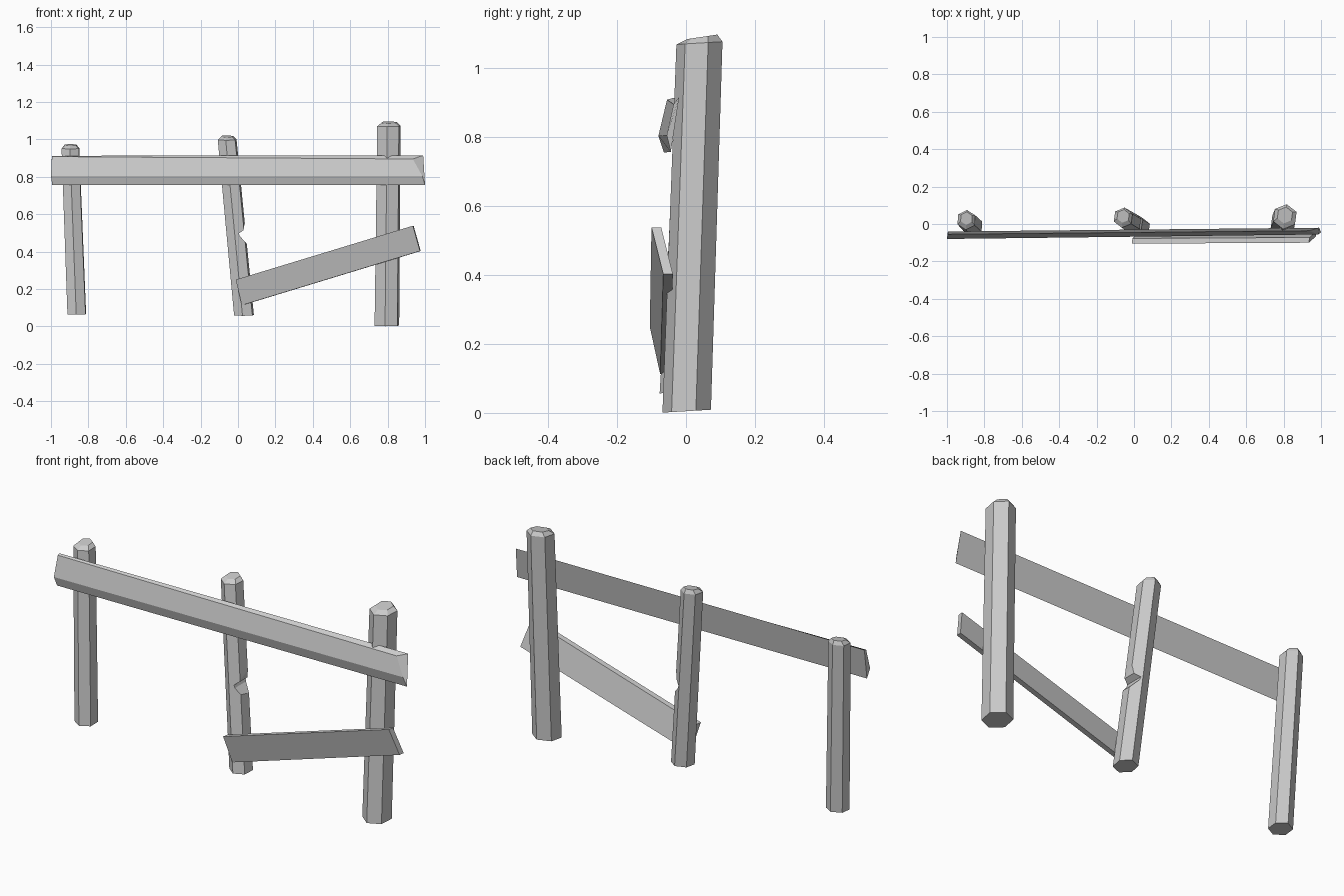
import bpy, bmesh
from math import cos, sin, radians
from mathutils import Vector

if "Cube" in bpy.data.objects:
    bpy.data.objects.remove(bpy.data.objects["Cube"])


def loft(name, rings):
    """Skin a list of equal-length vertex rings and cap both ends."""
    bm = bmesh.new()
    vs = [[bm.verts.new(p) for p in r] for r in rings]
    n = len(vs[0])
    for a, b in zip(vs, vs[1:]):
        for i in range(n):
            j = (i + 1) % n
            bm.faces.new((a[i], a[j], b[j], b[i]))
    bm.faces.new(vs[0])
    bm.faces.new(vs[-1])
    bmesh.ops.recalc_face_normals(bm, faces=bm.faces)
    me = bpy.data.meshes.new(name)
    bm.to_mesh(me)
    bm.free()
    ob = bpy.data.objects.new(name, me)
    bpy.context.collection.objects.link(ob)
    return ob


def hexagon(c, r, angle, tilt=0.0):
    pts = []
    for k in range(6):
        a = radians(angle + 60 * k)
        dx, dy = r * cos(a), r * sin(a)
        pts.append(Vector((c[0] + dx, c[1] + dy, c[2] + tilt * dy)))
    return pts


def post(name, bottom, top, r, angle, cap=0.018):
    """Leaning six-sided post with a chamfered, slightly tilted top."""
    tip = (top[0], top[1] + 0.008, top[2] + cap)
    return loft(name, [hexagon(bottom, r, angle, 0.06),
                       hexagon(top, r * 0.95, angle, 0.06),
                       hexagon(tip, r * 0.62, angle, 0.15)])


# Posts
post("left_post", (-0.862, -0.012, 0.066), (-0.896, 0.022, 0.952), 0.056, 27)
middle = post("middle_post", (0.032, -0.02, 0.06), (-0.058, 0.034, 0.998), 0.057, 22)
post("right_post", (0.796, 0.002, 0.005), (0.807, 0.039, 1.072), 0.071, 22)

# Broken notch in the middle post
notch = [(0.005, 0.497), (0.03, 0.515), (0.035, 0.55), (0.12, 0.55),
         (0.12, 0.30), (0.068, 0.375), (0.045, 0.445), (0.01, 0.482)]
cutter = loft("notch_cutter", [[(x, y, z) for x, z in notch] for y in (-0.2, 0.2)])
mod = middle.modifiers.new("notch", 'BOOLEAN')
mod.operation = 'DIFFERENCE'
mod.solver = 'EXACT'
mod.object = cutter
bpy.context.view_layer.objects.active = middle
bpy.ops.object.modifier_apply(modifier=mod.name)
bpy.data.objects.remove(cutter)

# Top rail with a slanted right end
loft("top_rail", [
    [(-0.995, -0.04, 0.912), (-0.995, -0.055, 0.908), (-1.0, -0.08, 0.803), (-0.993, -0.064, 0.755)],
    [(0.99, -0.02, 0.915), (0.935, -0.036, 0.895), (0.985, -0.056, 0.805), (1.0, -0.044, 0.756)]])

# Fallen lower rail
front = [(-0.012, -0.105, 0.25), (0.02, -0.075, 0.113),
         (0.973, -0.066, 0.403), (0.935, -0.1, 0.538)]
loft("lower_rail", [front, [(x + 0.004, y + 0.028, z) for x, y, z in front]])
